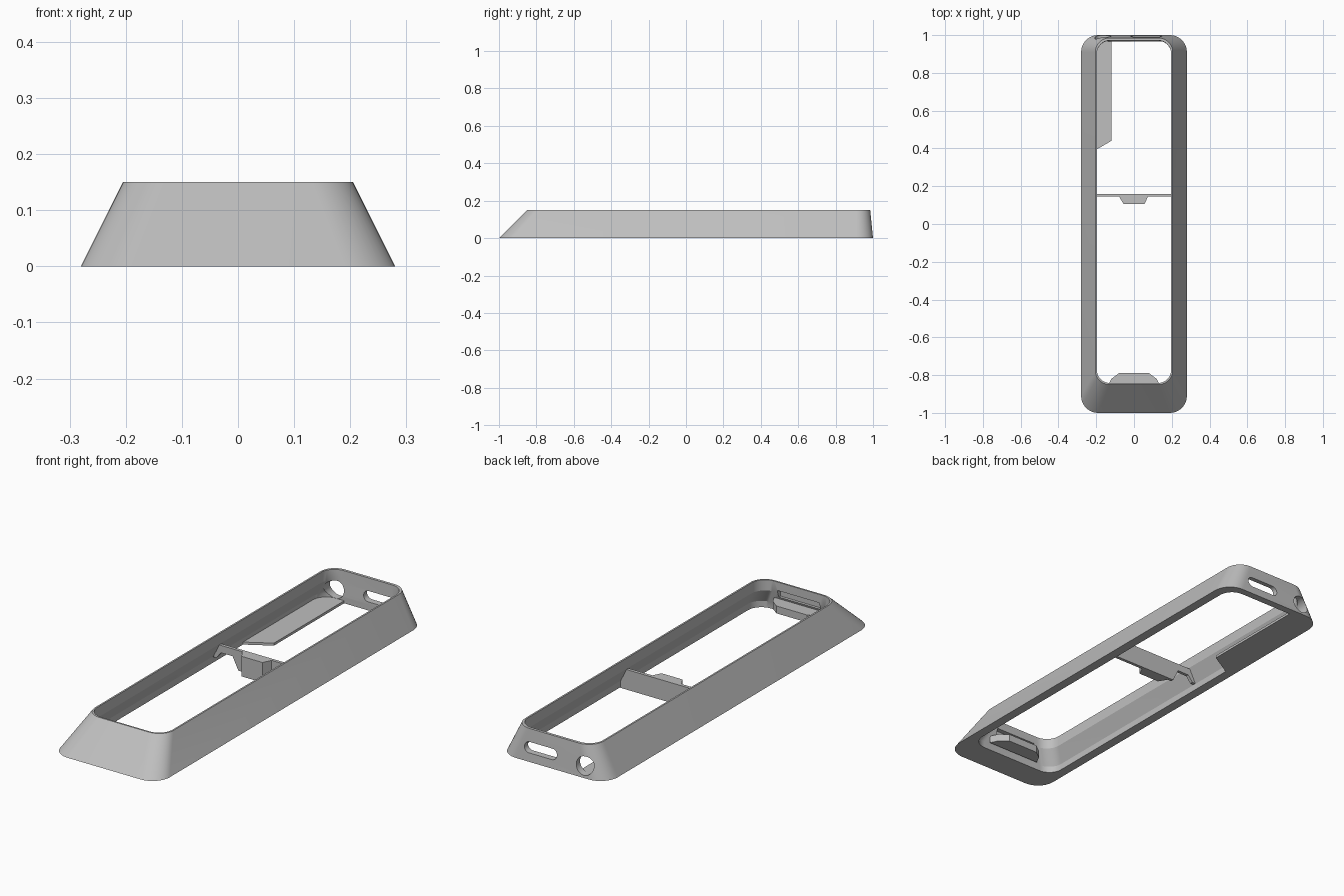
import bpy, bmesh, math

cube = bpy.data.objects.get("Cube")
if cube:
    bpy.data.objects.remove(cube, do_unlink=True)

grey = bpy.data.materials.new("plain grey")
grey.use_nodes = True
colour = (0.52, 0.52, 0.52, 1)
grey.diffuse_color = colour
grey.node_tree.nodes["Principled BSDF"].inputs["Base Color"].default_value = colour


def finish(name, bm):
    bmesh.ops.recalc_face_normals(bm, faces=bm.faces)
    mesh = bpy.data.meshes.new(name)
    bm.to_mesh(mesh)
    bm.free()
    mesh.materials.append(grey)
    obj = bpy.data.objects.new(name, mesh)
    bpy.context.collection.objects.link(obj)
    return obj


def rounded(hx, y0, y1, r, z, steps=10):
    """Rounded rectangle from front y0 to back y1."""
    corners = [(hx - r, y1 - r), (r - hx, y1 - r), (r - hx, y0 + r), (hx - r, y0 + r)]
    return [(cx + r * math.cos(a), cy + r * math.sin(a), z)
            for i, (cx, cy) in enumerate(corners)
            for a in [(i + k / steps) * math.pi / 2 for k in range(steps + 1)]]


def prism(name, outline, start, end, axis="z"):
    """Extrude a 2D outline along z (outline in x, y) or y (outline in x, z)."""
    bm = bmesh.new()
    place = (lambda u, v, w: (u, v, w)) if axis == "z" else (lambda u, v, w: (u, w, v))
    a, b = [[bm.verts.new(place(u, v, w)) for u, v in outline] for w in (start, end)]
    bm.faces.new(a)
    bm.faces.new(b)
    n = len(a)
    for i in range(n):
        bm.faces.new((a[i], a[(i + 1) % n], b[(i + 1) % n], b[i]))
    return finish(name, bm)


def capsule(cx, cz, half, r, steps=16):
    right = [(cx + half + r * math.sin(t), cz - r * math.cos(t))
             for t in [math.pi * k / steps for k in range(steps + 1)]]
    left = [(2 * cx - x, 2 * cz - z) for x, z in right]
    return right + left


# Sloped shell: outer wall, thin rim, stepped inner wall
rings = [
    rounded(0.28, -1, 1, 0.09, 0),
    rounded(0.205, -0.85, 0.985, 0.075, 0.15),
    rounded(0.197, -0.842, 0.972, 0.07, 0.15),
    rounded(0.197, -0.842, 0.97, 0.07, 0.10),
    rounded(0.235, -0.87, 0.965, 0.07, 0.03),
    rounded(0.235, -0.87, 0.965, 0.07, 0),
]
bm = bmesh.new()
loops = [[bm.verts.new(p) for p in ring] for ring in rings]
for j, a in enumerate(loops):
    b = loops[(j + 1) % len(loops)]
    for i in range(len(a)):
        k = (i + 1) % len(a)
        bm.faces.new((a[i], a[k], b[k], b[i]))
frame = finish("frame", bm)

# Openings: back slot, back round hole and a recess inside the front wall
hole = [(-0.165 + 0.043 * math.cos(t), 0.055 + 0.043 * math.sin(t))
        for t in [math.tau * k / 32 for k in range(32)]]
recess = [(-0.11, 0.075), (0.11, 0.075), (0.11, 0.11), (-0.11, 0.11)]
cutters = [
    prism("slot_cutter", capsule(0.065, 0.065, 0.06, 0.025), 0.9, 1.1, "y"),
    prism("hole_cutter", hole, 0.88, 1.1, "y"),
    prism("recess_cutter", recess, -0.865, -0.8, "y"),
]
bpy.context.view_layer.objects.active = frame
for cutter in cutters:
    cutter.hide_render = True
    mod = frame.modifiers.new("opening", "BOOLEAN")
    mod.operation = "DIFFERENCE"
    mod.solver = "EXACT"
    mod.object = cutter
    bpy.ops.object.modifier_apply(modifier=mod.name)
    bpy.data.objects.remove(cutter, do_unlink=True)

for obj in bpy.context.selected_objects:
    obj.select_set(False)
frame.select_set(True)
bpy.ops.object.shade_smooth_by_angle(angle=math.radians(25))

# Crossbar with a notch at its right end
bar = [(-0.232, 0.03), (-0.215, 0.03), (-0.19, 0.06), (-0.13, 0.06), (-0.1, 0),
       (0.232, 0), (0.232, 0.03), (0.199, 0.095), (-0.199, 0.095)]
prism("crossbar", bar, 0.145, 0.16, "y")
prism("crossbar_tab", [(-0.08, 0.147), (-0.055, 0.105), (0.055, 0.105), (0.075, 0.147)], 0, 0.095)

# Low shelf along the right wall, behind the crossbar
prism("side_shelf", [(-0.24, 0.37), (-0.12, 0.44), (-0.12, 0.97), (-0.24, 0.97)], 0, 0.012)

# Ledge at the front end
prism("front_ledge", [(-0.14, -0.86), (0.14, -0.86), (0.12, -0.82), (0.08, -0.79),
                      (-0.08, -0.79), (-0.12, -0.82)], 0.03, 0.065)
